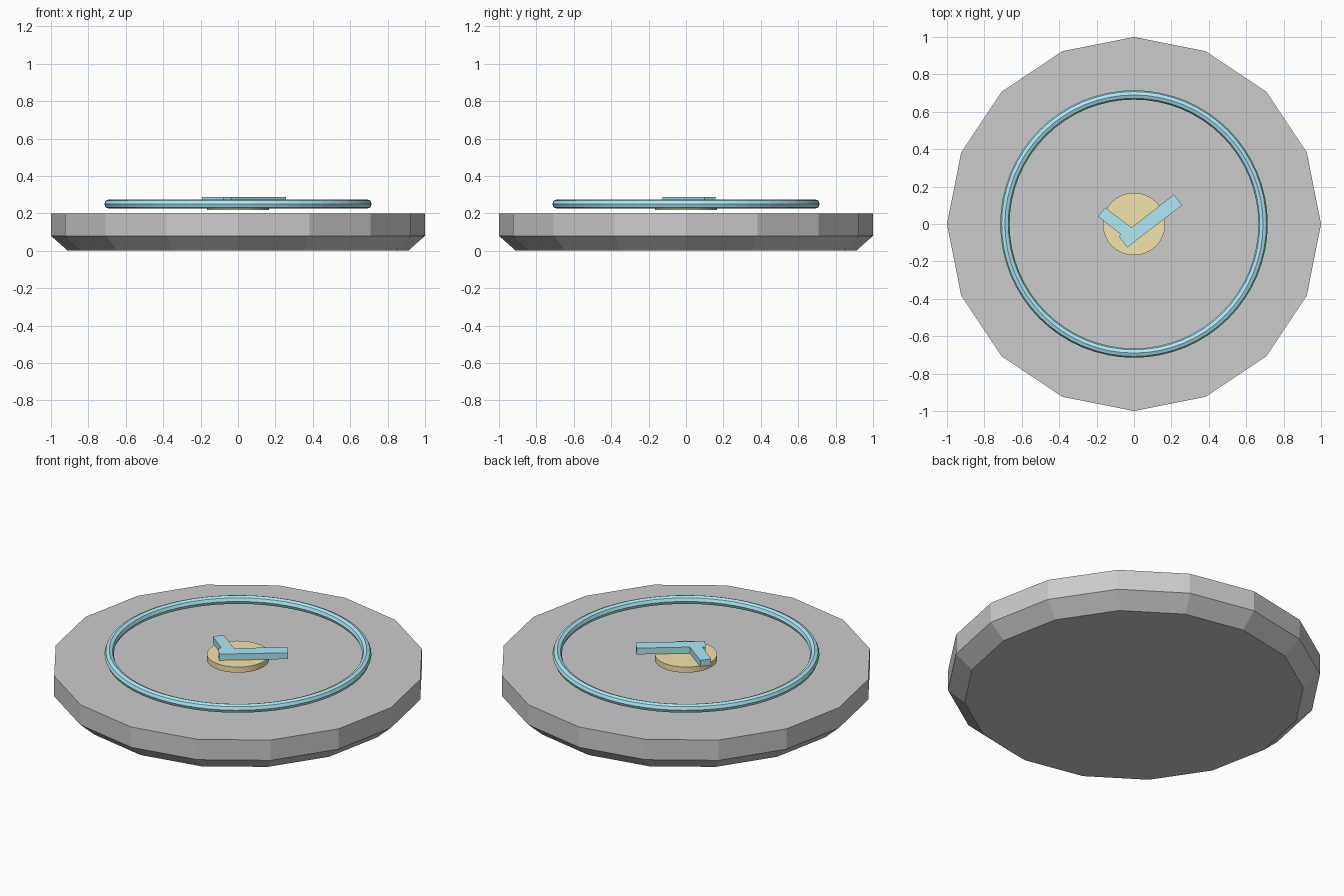
import bpy, bmesh, math

if "Cube" in bpy.data.objects:
    bpy.data.objects.remove(bpy.data.objects["Cube"])


def material(name, rgb):
    m = bpy.data.materials.new(name)
    m.diffuse_color = (*rgb, 1)
    m.use_nodes = True
    m.node_tree.nodes["Principled BSDF"].inputs["Base Color"].default_value = m.diffuse_color
    return m


def mesh_object(name, bm, mat=None):
    bmesh.ops.recalc_face_normals(bm, faces=bm.faces)
    me = bpy.data.meshes.new(name)
    bm.to_mesh(me)
    bm.free()
    ob = bpy.data.objects.new(name, me)
    bpy.context.collection.objects.link(ob)
    if mat:
        me.materials.append(mat)
    return ob


def stacked_rings(name, sides, profile, mat=None):
    """Closed solid through horizontal polygon rings given as (radius, z)."""
    bm = bmesh.new()
    rings = [[bm.verts.new((r * math.cos(2 * math.pi * i / sides),
                            r * math.sin(2 * math.pi * i / sides), z))
              for i in range(sides)] for r, z in profile]
    for a, b in zip(rings, rings[1:]):
        for i in range(sides):
            j = (i + 1) % sides
            bm.faces.new((a[i], a[j], b[j], b[i]))
    bm.faces.new(rings[0])
    bm.faces.new(rings[-1])
    return mesh_object(name, bm, mat)


cyan = material("cyan", (0.42, 0.82, 0.92))
gold = material("gold", (0.90, 0.77, 0.40))

# Sixteen-sided base with a chamfered underside
stacked_rings("base", 16, [(0.91, 0), (1, 0.08), (1, 0.2)])

# Raised trim ring
bpy.ops.mesh.primitive_torus_add(major_radius=0.69, minor_radius=0.025,
                                 major_segments=64, minor_segments=8,
                                 location=(0, 0, 0.25))
ring = bpy.context.object
ring.name = "trim_ring"
ring.data.materials.append(cyan)

# Centre disc
stacked_rings("centre_disc", 48, [(0.167, 0.217), (0.167, 0.25)], gold)

# Check mark: long arm, short arm and the small heel at the corner
outline = [(-0.155, 0.088), (-0.013, -0.018), (0.214, 0.158), (0.257, 0.10),
           (-0.037, -0.126), (-0.08, -0.067), (-0.07, -0.056), (-0.193, 0.04)]
bm = bmesh.new()
face = bm.faces.new([bm.verts.new((x, y, 0.25)) for x, y in outline])
ext = bmesh.ops.extrude_face_region(bm, geom=[face], use_keep_orig=True)
for v in ext["geom"]:
    if isinstance(v, bmesh.types.BMVert):
        v.co.z = 0.287
mesh_object("check_mark", bm, cyan)
